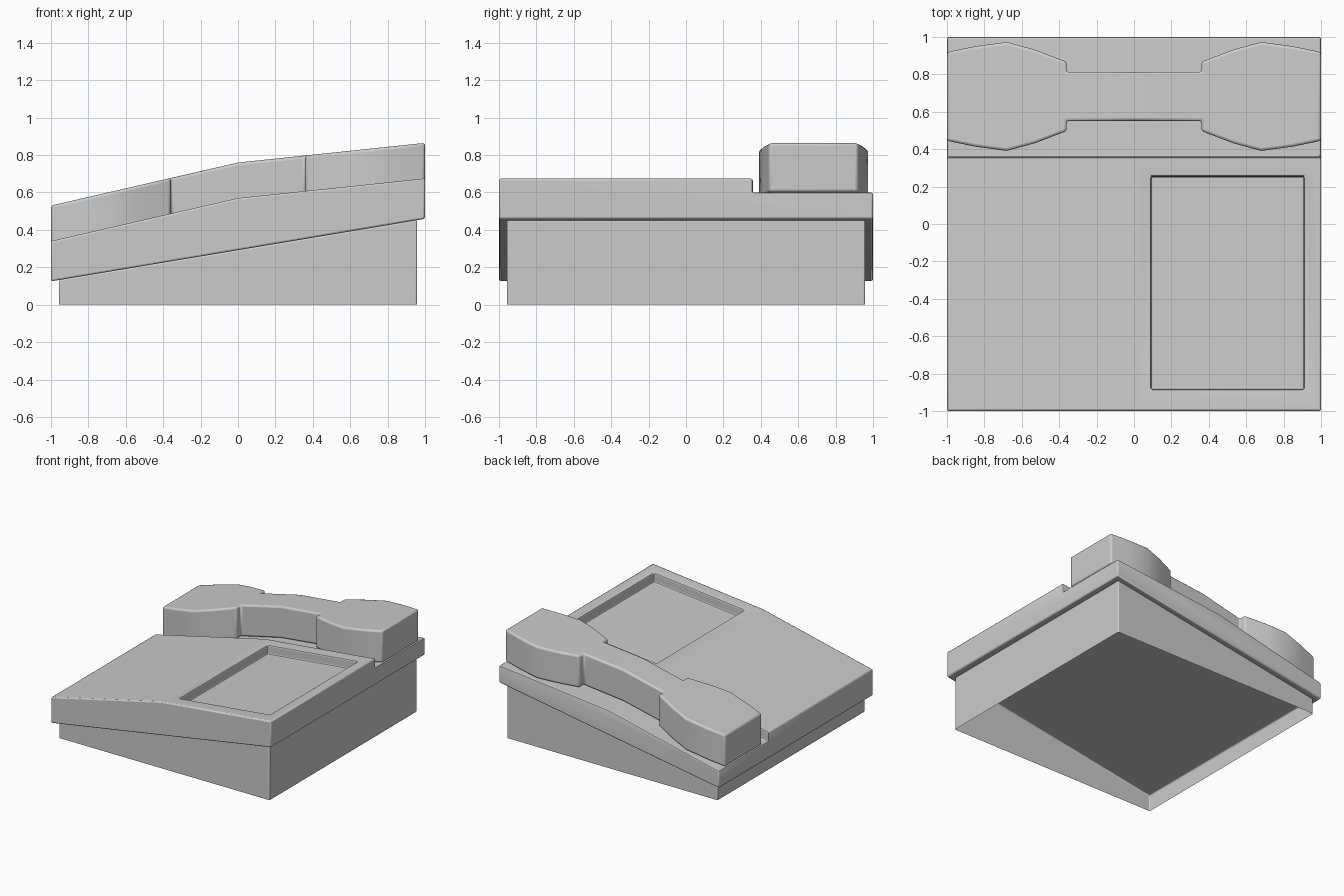
import bpy, bmesh, math

if "Cube" in bpy.data.objects:
    bpy.data.objects.remove(bpy.data.objects["Cube"])


def top(x):
    """Height of the kinked top surface."""
    return 0.57 + (0.23 if x < 0 else 0.105) * x


def under(x):
    """Height of the sloping underside."""
    return 0.292 + 0.167 * x


def finish(name, bm):
    bmesh.ops.remove_doubles(bm, verts=bm.verts, dist=1e-5)
    bmesh.ops.recalc_face_normals(bm, faces=bm.faces)
    me = bpy.data.meshes.new(name)
    bm.to_mesh(me)
    bm.free()
    ob = bpy.data.objects.new(name, me)
    bpy.context.collection.objects.link(ob)
    return ob


def prism(name, profile, y0, y1, caps=True):
    """Extrude an x-z profile along y."""
    bm = bmesh.new()
    a = [bm.verts.new((x, y0, z)) for x, z in profile]
    b = [bm.verts.new((x, y1, z)) for x, z in profile]
    for i in range(len(a)):
        j = (i + 1) % len(a)
        bm.faces.new((a[i], a[j], b[j], b[i]))
    bm.faces.new(a)
    bm.faces.new(b)
    return finish(name, bm)


def soften(ob, width, segments=2):
    m = ob.modifiers.new("bevel", 'BEVEL')
    m.width, m.segments, m.limit_method = width, segments, 'ANGLE'
    m.angle_limit = math.radians(35)
    bpy.ops.object.select_all(action='DESELECT')
    ob.select_set(True)
    bpy.context.view_layer.objects.active = ob
    bpy.ops.object.shade_smooth_by_angle(angle=math.radians(35))


def cut(ob, cutter):
    cutter.hide_render = True
    cutter.hide_set(True)
    m = ob.modifiers.new("cut", 'BOOLEAN')
    m.operation, m.object, m.solver = 'DIFFERENCE', cutter, 'EXACT'


# wedge base: thin walls, open underneath
B = 0.958
base = prism("base", [(-B, 0), (B, 0), (B, under(B)), (-B, under(-B))], -B, B)
bm = bmesh.new()
bm.from_mesh(base.data)
bm.faces.ensure_lookup_table()
bottom = [f for f in bm.faces if all(v.co.z < 1e-4 for v in f.verts)]
bmesh.ops.delete(bm, geom=bottom, context='FACES_ONLY')
bm.to_mesh(base.data)
bm.free()
soften(base, 0.008)

# sloping top housing with a lower rear shelf and a recessed panel
DROP = 0.075
housing = prism("housing", [(-1, under(-1)), (1, under(1)), (1, top(1)),
                            (0, top(0)), (-1, top(-1))], -1, 1)
shelf = prism("shelf_cutter", [(-1.1, top(-1.1) - DROP), (0, top(0) - DROP),
                               (1.1, top(1.1) - DROP), (1.1, 1), (-1.1, 1)], 0.357, 1.1)
panel = prism("panel_cutter", [(0.09, top(0.09) - DROP), (0.91, top(0.91) - DROP),
                               (0.91, 1), (0.09, 1)], -0.885, 0.255)
cut(housing, shelf)
cut(housing, panel)
soften(housing, 0.01)

# handset: mirrored outline following the kinked slope
YC = 0.682
half = [(0, 0.13), (0.36, 0.13), (0.36, 0.185), (0.53, 0.25),
        (0.68, 0.291), (0.85, 0.268), (1, 0.237)]
bm = bmesh.new()
for s in (-1, 1):
    loop = [(s * x, YC + w) for x, w in half] + [(s * x, YC - w) for x, w in reversed(half)]
    hi = [bm.verts.new((x, y, top(x) + 0.19)) for x, y in loop]
    lo = [bm.verts.new((x, y, top(x) - DROP + 0.003)) for x, y in loop]
    bm.faces.new(hi)
    bm.faces.new(lo)
    for i in range(len(loop) - 1):
        bm.faces.new((hi[i], hi[i + 1], lo[i + 1], lo[i]))
handset = finish("handset", bm)
soften(handset, 0.015, 3)
